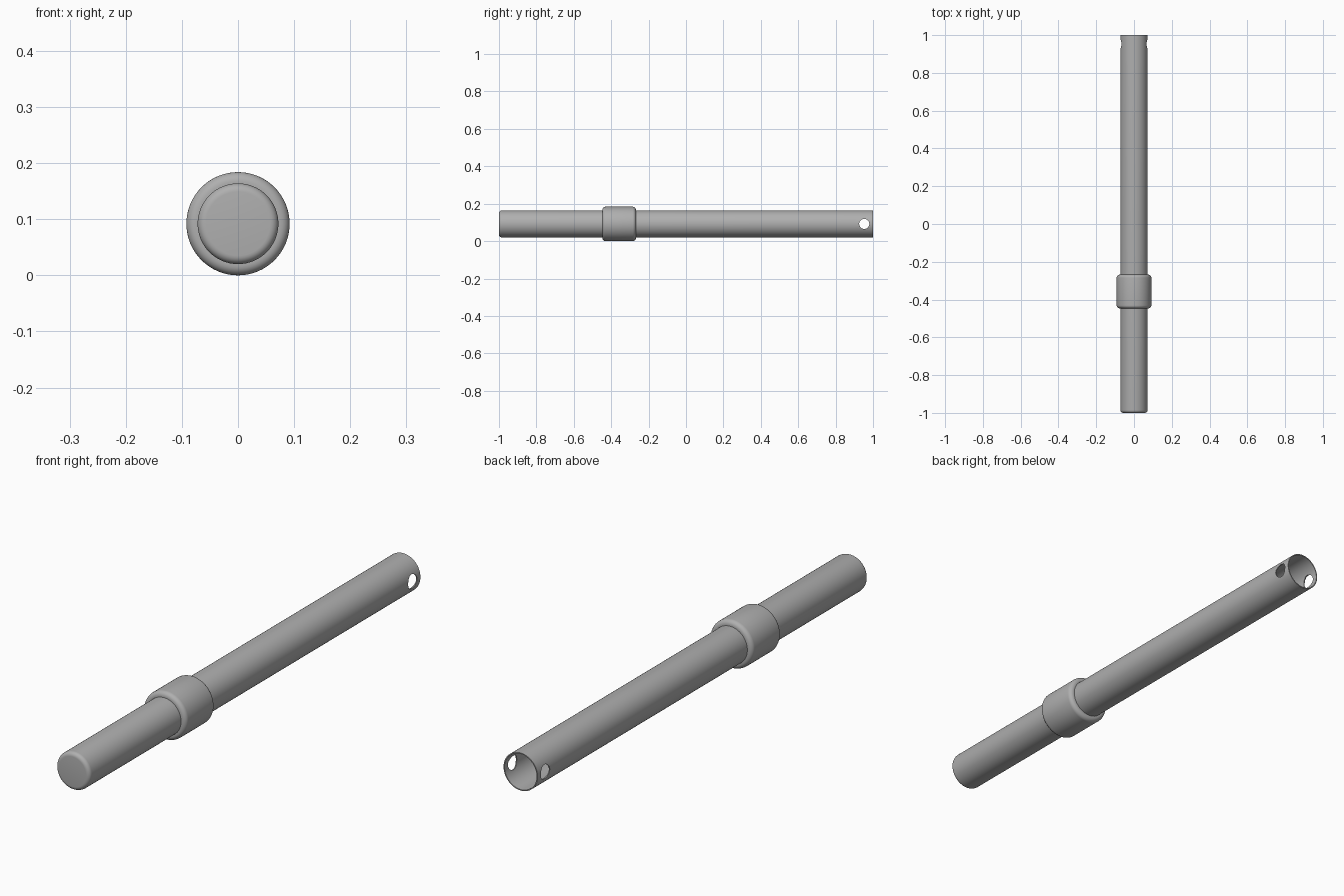
import bpy, bmesh
from math import pi, sin, cos, radians
from mathutils import Vector

cube = bpy.data.objects.get("Cube")
if cube:
    bpy.data.objects.remove(cube, do_unlink=True)

AXIS_Z = 0.092      # height of the tube axis
TUBE_R = 0.072
COLLAR_R = 0.092
WALL = 0.004

metal = bpy.data.materials.new("grey metal")
metal.use_nodes = True
grey = (0.43, 0.43, 0.43, 1)
metal.diffuse_color = grey
metal.node_tree.nodes["Principled BSDF"].inputs["Base Color"].default_value = grey


def fillet(r, y, size, start, steps=6):
    """Quarter-round of (radius, y) points about a centre."""
    angles = [radians(start) + pi / 2 * i / steps for i in range(steps + 1)]
    return [(r + size * cos(a), y + size * sin(a)) for a in angles]


def lathe(name, profile, closed=False, sides=64):
    """Spin (radius, y) points round the long axis."""
    bm = bmesh.new()
    verts = [bm.verts.new((r, y, 0)) for r, y in profile]
    edges = [bm.edges.new(pair) for pair in zip(verts, verts[1:])]
    if closed:
        edges.append(bm.edges.new((verts[-1], verts[0])))
    bmesh.ops.spin(bm, geom=verts + edges, cent=(0, 0, 0), axis=(0, 1, 0),
                   angle=2 * pi, steps=sides)
    bmesh.ops.remove_doubles(bm, verts=bm.verts, dist=1e-5)
    bmesh.ops.recalc_face_normals(bm, faces=bm.faces)
    mesh = bpy.data.meshes.new(name)
    bm.to_mesh(mesh)
    bm.free()
    mesh.materials.append(metal)
    obj = bpy.data.objects.new(name, mesh)
    obj.location = Vector((0, 0, AXIS_Z))
    bpy.context.collection.objects.link(obj)
    return obj


def activate(obj):
    bpy.ops.object.select_all(action='DESELECT')
    obj.select_set(True)
    bpy.context.view_layer.objects.active = obj


# Hollow tube with a rounded closed front and an open back
soft = 0.015
inner = TUBE_R - WALL
tube = lathe("tube", [(0, -1)] + fillet(TUBE_R - soft, -1 + soft, soft, -90)
             + [(TUBE_R, 0.9), (TUBE_R, 1), (inner, 1), (inner, 0.9),
                (inner, -0.97), (0, -0.97)])

# Cross hole through both walls near the open end
bpy.ops.mesh.primitive_cylinder_add(vertices=40, radius=0.027, depth=0.4,
                                    location=(0, 0.953, AXIS_Z),
                                    rotation=(0, pi / 2, 0))
drill = bpy.context.object
drill.name = "hole_cutter"
drill.hide_render = True
drill.data.materials.append(metal)
activate(tube)
cut = tube.modifiers.new("cross_hole", 'BOOLEAN')
cut.operation = 'DIFFERENCE'
cut.solver = 'EXACT'
cut.object = drill
bpy.ops.object.modifier_apply(modifier=cut.name)
bpy.data.objects.remove(drill, do_unlink=True)

# Rounded collar sleeve
front, back, soft = -0.447, -0.268, 0.017
collar = lathe("collar", [(inner + 0.002, front)]
               + fillet(COLLAR_R - soft, front + soft, soft, -90)
               + fillet(COLLAR_R - soft, back - soft, soft, 0)
               + [(inner + 0.002, back)], closed=True)

for part in (tube, collar):
    activate(part)
    bpy.ops.object.shade_smooth_by_angle(angle=radians(30))
